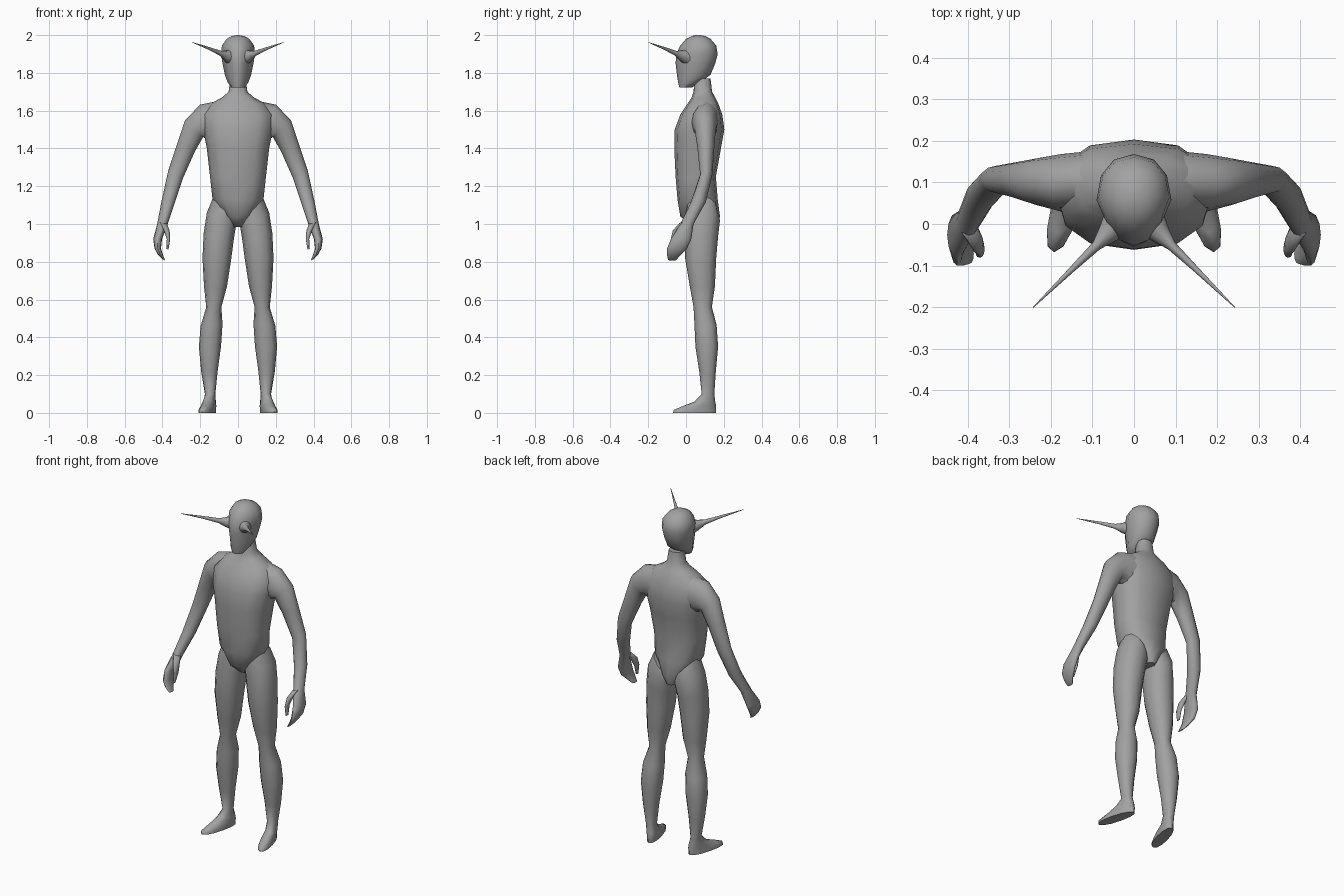
import bpy, bmesh, math
from mathutils import Vector

grey = bpy.data.materials.new("grey skin")
grey.diffuse_color = (0.36, 0.36, 0.36, 1)
SIDES = 12


def loft(name, rings, mirror=True, power=1.0, angle=60):
    """Skin closed rings given as (centre, u, v, front taper, shear)."""
    bm = bmesh.new()
    loops = []
    for c, u, v, taper, shear in rings:
        loop = []
        for i in range(SIDES):
            t = 2 * math.pi * i / SIDES
            a, b = math.cos(t), math.sin(t)
            a = math.copysign(abs(a) ** power, a)
            b = math.copysign(abs(b) ** power, b)
            a *= 1 - taper * max(0, -b)
            p = c + u * a + v * b
            p.x += shear * (p.y - 0.12)
            loop.append(bm.verts.new(p))
        loops.append(loop)
    for lo, hi in zip(loops, loops[1:]):
        for i in range(SIDES):
            j = (i + 1) % SIDES
            bm.faces.new((lo[i], lo[j], hi[j], hi[i]))
    bm.faces.new(loops[0][::-1])
    bm.faces.new(loops[-1])
    bmesh.ops.recalc_face_normals(bm, faces=bm.faces)
    me = bpy.data.meshes.new(name)
    bm.to_mesh(me)
    bm.free()
    me.materials.append(grey)
    ob = bpy.data.objects.new(name, me)
    bpy.context.collection.objects.link(ob)
    if mirror:
        ob.modifiers.new("mirror", 'MIRROR').use_mirror_merge = False
    bpy.ops.object.select_all(action='DESELECT')
    ob.select_set(True)
    bpy.context.view_layer.objects.active = ob
    bpy.ops.object.shade_smooth_by_angle(angle=math.radians(angle))
    return ob


def limb(xa, za, xb, zb, y0, y1, shear=0):
    """Ring spanning outer point a to inner point b, and y0 to y1."""
    return (Vector(((xa + xb) / 2, (y0 + y1) / 2, (za + zb) / 2)),
            Vector(((xa - xb) / 2, 0, (za - zb) / 2)),
            Vector((0, (y1 - y0) / 2, 0)), 0, shear)


def level(z, w, y0, y1, taper=0):
    """Horizontal ring centred on x = 0."""
    return (Vector((0, (y0 + y1) / 2, z)), Vector((w, 0, 0)),
            Vector((0, (y1 - y0) / 2, 0)), taper, 0)


# Torso and neck
loft("torso", [level(*r) for r in (
    (0.985, 0.03, 0.03, 0.165), (1.04, 0.07, -0.03, 0.18),
    (1.13, 0.135, -0.045, 0.168), (1.25, 0.148, -0.055, 0.158),
    (1.40, 0.165, -0.062, 0.185), (1.50, 0.185, -0.06, 0.203),
    (1.58, 0.19, -0.03, 0.192), (1.64, 0.14, 0.01, 0.17),
    (1.67, 0.085, 0.03, 0.155), (1.70, 0.05, 0.04, 0.138),
    (1.77, 0.04, 0.045, 0.13))], mirror=False, power=0.8)

# Head with narrow face
loft("head", [level(*r) for r in (
    (1.722, 0.035, -0.035, 0.03, 0.3), (1.75, 0.055, -0.042, 0.075, 0.4),
    (1.79, 0.07, -0.048, 0.13, 0.4), (1.85, 0.082, -0.055, 0.155, 0.4),
    (1.90, 0.09, -0.052, 0.168, 0.35), (1.945, 0.085, -0.03, 0.16, 0.2),
    (1.98, 0.06, 0.0, 0.13, 0.1), (1.995, 0.033, 0.03, 0.10),
    (2.0, 0.008, 0.055, 0.075))], mirror=False, power=0.9)

# Horns sweeping forward and outward
side = Vector((0.707, 0.707, 0))
rise = Vector((-0.15, 0.15, 0.97))
loft("horn", [(Vector((x, y, z)), side * a, rise * b, 0, 0) for x, y, z, a, b in (
    (0.04, 0.005, 1.885, 0.04, 0.042), (0.065, -0.025, 1.892, 0.025, 0.027),
    (0.09, -0.052, 1.903, 0.012, 0.014), (0.15, -0.11, 1.928, 0.007, 0.008),
    (0.242, -0.20, 1.962, 0.001, 0.001))])

# Arms and hands
loft("arm", [limb(*r) for r in (
    (0.06, 1.66, 0.06, 1.44, 0.04, 0.18), (0.20, 1.632, 0.15, 1.44, 0.03, 0.168),
    (0.28, 1.55, 0.185, 1.46, 0.045, 0.158), (0.32, 1.43, 0.23, 1.38, 0.06, 0.15),
    (0.37, 1.28, 0.29, 1.245, 0.075, 0.14), (0.405, 1.12, 0.335, 1.11, 0.025, 0.105),
    (0.428, 1.0, 0.372, 1.0, -0.03, 0.04), (0.449, 0.92, 0.402, 0.92, -0.08, 0.028),
    (0.442, 0.87, 0.408, 0.87, -0.1, 0.005), (0.425, 0.84, 0.395, 0.83, -0.1, -0.03),
    (0.402, 0.815, 0.385, 0.806, -0.095, -0.05))])

loft("thumb", [limb(*r) for r in (
    (0.415, 1.01, 0.375, 1.0, -0.035, 0.01), (0.392, 0.965, 0.362, 0.965, -0.07, -0.02),
    (0.377, 0.92, 0.359, 0.92, -0.08, -0.04), (0.380, 0.87, 0.368, 0.863, -0.08, -0.06))])

# Legs and out-turned feet
loft("leg", [limb(*r) for r in (
    (0.13, 1.145, 0.01, 1.01, 0.0, 0.165), (0.165, 1.06, 0.012, 0.98, -0.005, 0.18),
    (0.182, 0.95, 0.022, 0.92, -0.008, 0.17), (0.188, 0.82, 0.035, 0.82, -0.005, 0.16),
    (0.18, 0.67, 0.058, 0.67, 0.02, 0.153), (0.168, 0.56, 0.088, 0.56, 0.04, 0.137),
    (0.198, 0.46, 0.082, 0.47, 0.045, 0.162), (0.207, 0.35, 0.09, 0.35, 0.05, 0.17),
    (0.195, 0.22, 0.108, 0.22, 0.07, 0.158), (0.175, 0.10, 0.12, 0.10, 0.083, 0.15),
    (0.178, 0.06, 0.115, 0.06, 0.045, 0.155, -0.25),
    (0.178, 0.035, 0.11, 0.035, -0.02, 0.16, -0.25),
    (0.18, 0.015, 0.11, 0.015, -0.066, 0.16, -0.25),
    (0.18, 0.0, 0.11, 0.0, -0.068, 0.16, -0.25))], power=0.9)
